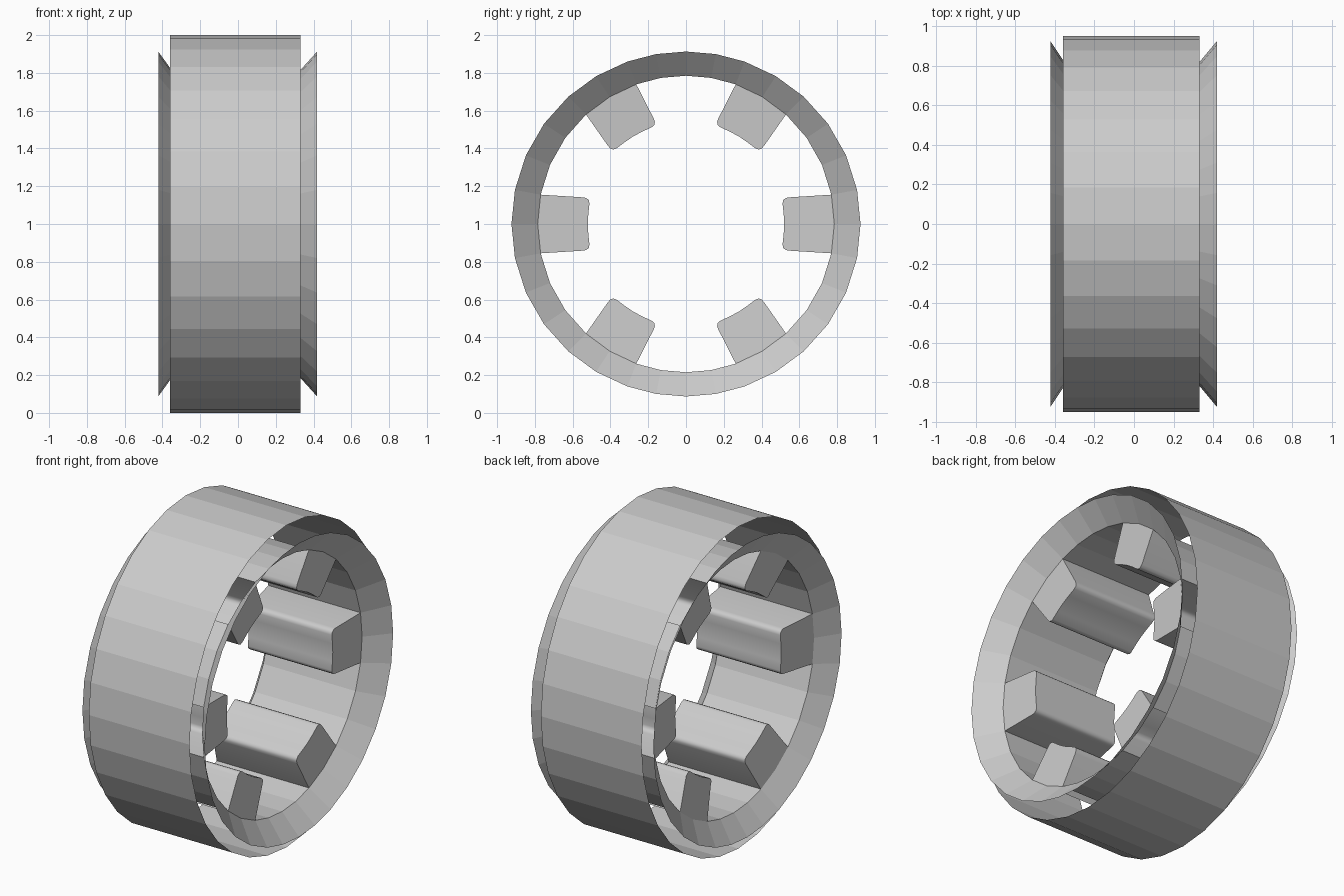
import bpy, bmesh
from math import sin, cos, radians, pi
from mathutils import Vector

if "Cube" in bpy.data.objects:
    bpy.data.objects.remove(bpy.data.objects["Cube"])

SIDES = 32
CENTRE_Z = 1.0


def point(x, angle, ry, rz):
    return Vector((x, ry * cos(angle), CENTRE_Z + rz * sin(angle)))


def finish(bm, name):
    bmesh.ops.remove_doubles(bm, verts=bm.verts, dist=0.0005)
    mesh = bpy.data.meshes.new(name)
    bm.to_mesh(mesh)
    bm.free()
    obj = bpy.data.objects.new(name, mesh)
    bpy.context.collection.objects.link(obj)
    return obj


def strip(bm, a, b, closed=True):
    va = [bm.verts.new(p) for p in a]
    vb = [bm.verts.new(p) for p in b]
    n = len(va)
    for i in range(n if closed else n - 1):
        j = (i + 1) % n
        bm.faces.new((va[i], va[j], vb[j], vb[i]))


# Outer band: a thin open shell
bm = bmesh.new()
angles = [2 * pi * i / SIDES for i in range(SIDES)]
strip(bm, [point(-0.36, a, 0.95, 1.0) for a in angles],
      [point(0.332, a, 0.95, 1.0) for a in angles])
finish(bm, "outer_band")

# Angular layout of the inner ring, broken at the six teeth
HALF = radians(11.4)
teeth = [radians(d) for d in (0, 59, 121, 180, 239, 301)]
WALL = 0.785
LEFT, RIGHT = -0.33, 0.303          # wall ends
TIP_LEFT, TIP_RIGHT = -0.29, 0.287  # tooth tip ends
gaps = []
for i, c in enumerate(teeth):
    start = c + HALF
    end = (teeth[i + 1] if i < 5 else 2 * pi) - HALF
    steps = 4 if i in (1, 4) else 3
    gaps.append([start + (end - start) * k / steps for k in range(steps + 1)])
ring = []
for c, gap in zip(teeth, gaps):
    ring += [c] + gap

# Flared flanges on both ends
for name, x_in, x_out in (("left_flange", LEFT, -0.422), ("right_flange", RIGHT, 0.419)):
    bm = bmesh.new()
    strip(bm, [point(x_in, a, WALL, WALL) for a in ring],
          [point(x_out, a, 0.924, 0.913) for a in ring])
    finish(bm, name)

# Inner wall between the teeth
bm = bmesh.new()
for gap in gaps:
    strip(bm, [point(LEFT, a, WALL, WALL) for a in gap],
          [point(RIGHT, a, WALL, WALL) for a in gap], closed=False)
finish(bm, "inner_wall")


# Hollow teeth: rounded channel pointing inwards, capped at both ends
half_profile = [(WALL * cos(HALF), WALL * sin(HALF)), (0.545, 0.141), (0.527, 0.137),
                (0.515, 0.127), (0.511, 0.110), (0.517, 0.055)]
profile = half_profile + [(0.520, 0)] + [(r, -t) for r, t in reversed(half_profile)]


def tooth(name, c):
    # upper and lower teeth sit slightly further out than the side teeth
    lift = 0.025 * abs(sin(c))

    def loop(base_x, tip_x):
        pts = []
        for i, (r, t) in enumerate(profile):
            base = i in (0, len(profile) - 1)
            rr = r if base else r + lift
            x = base_x if base else tip_x
            pts.append(Vector((x, rr * cos(c) - t * sin(c),
                               CENTRE_Z + rr * sin(c) + t * cos(c))))
        return pts

    bm = bmesh.new()
    left, right = loop(LEFT, TIP_LEFT), loop(RIGHT, TIP_RIGHT)
    strip(bm, left, right, closed=False)
    for pts, x in ((left, LEFT), (right, RIGHT)):
        bm.faces.new([bm.verts.new(p) for p in pts + [point(x, c, WALL, WALL)]])
    obj = finish(bm, name)
    bpy.ops.object.select_all(action='DESELECT')
    obj.select_set(True)
    bpy.context.view_layer.objects.active = obj
    bpy.ops.object.shade_smooth_by_angle(angle=radians(40))


for i, c in enumerate(teeth):
    tooth(f"inner_tooth_{i + 1}", c)
